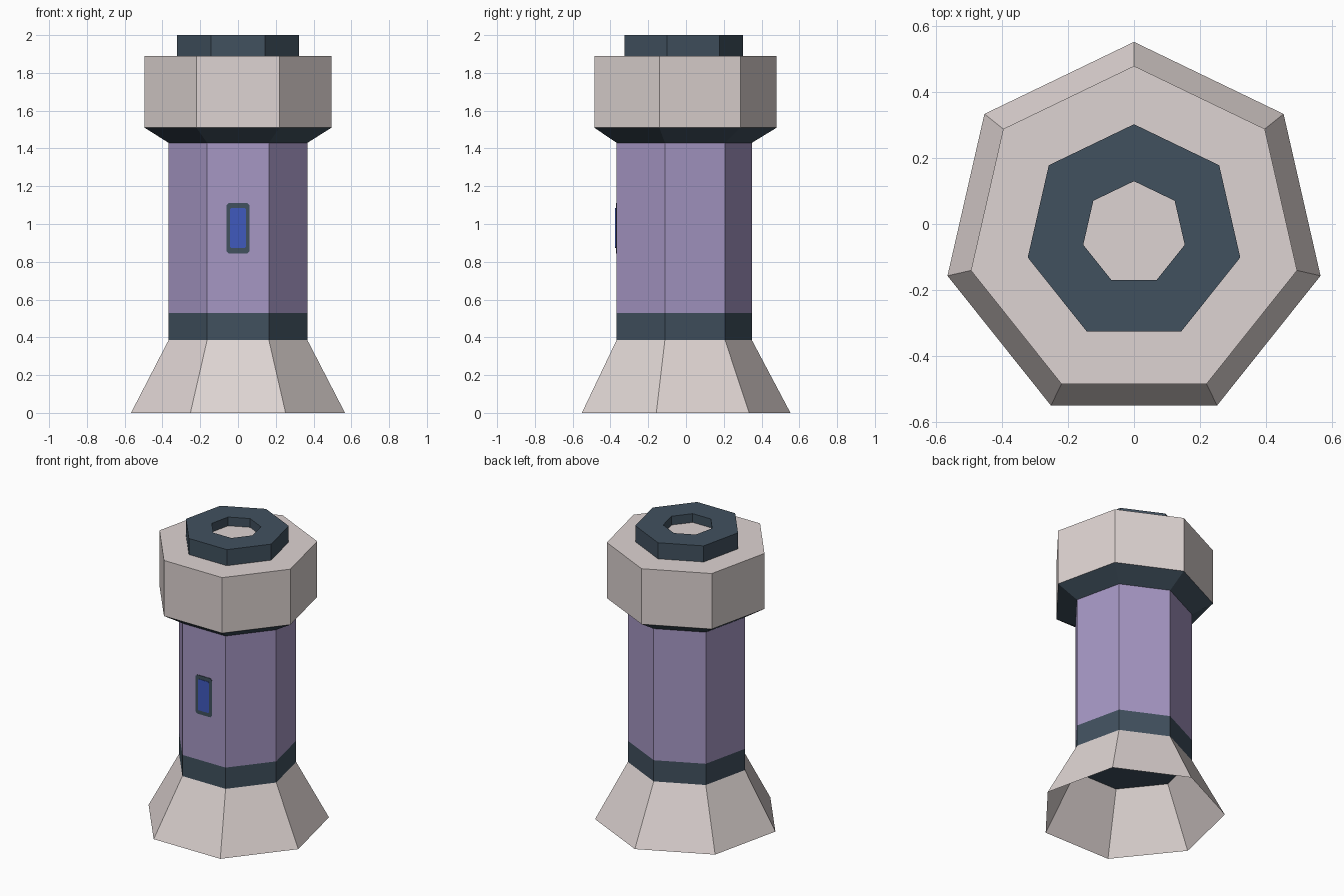
import bpy, math

if "Cube" in bpy.data.objects:
    bpy.data.objects.remove(bpy.data.objects["Cube"])

SIDES = 7
CENTRE_Y = -0.028   # heptagon centre, so the bounding box is centred on y = 0


def material(name, rgb):
    lin = [((c / 255 + 0.055) / 1.055) ** 2.4 for c in rgb]
    m = bpy.data.materials.new(name)
    m.diffuse_color = (*lin, 1)
    m.use_nodes = True
    m.node_tree.nodes["Principled BSDF"].inputs["Base Color"].default_value = m.diffuse_color
    return m


STONE = material("pale stone", (222, 212, 210))
SLATE = material("dark slate", (65, 81, 95))
PURPLE = material("purple wall", (166, 151, 196))
BLUE = material("blue glass", (64, 90, 190))


def add_object(name, verts, faces, mat):
    me = bpy.data.meshes.new(name)
    me.from_pydata(verts, [], faces)
    me.materials.append(mat)
    ob = bpy.data.objects.new(name, me)
    bpy.context.collection.objects.link(ob)
    return ob


def loft(name, profile, mat, cap_start=False, cap_end=False):
    """Seven-sided rings (radius, z), point towards +y, flat side to the front."""
    verts, faces = [], []
    for r, z in profile:
        for k in range(SIDES):
            a = math.pi / 2 + k * math.tau / SIDES
            verts.append((r * math.cos(a), CENTRE_Y + r * math.sin(a), z))
    for j in range(len(profile) - 1):
        for k in range(SIDES):
            n = (k + 1) % SIDES
            a, b = j * SIDES, (j + 1) * SIDES
            faces.append((a + k, a + n, b + n, b + k))
    if cap_start:
        faces.append(tuple(reversed(range(SIDES))))
    if cap_end:
        last = (len(profile) - 1) * SIDES
        faces.append(tuple(range(last, last + SIDES)))
    return add_object(name, verts, faces, mat)


def plate(name, hw, z0, z1, cut, back, front, mat):
    """Thin upright plate with clipped corners, facing -y."""
    outline = [(-hw + cut, z0), (hw - cut, z0), (hw, z0 + cut), (hw, z1 - cut),
               (hw - cut, z1), (-hw + cut, z1), (-hw, z1 - cut), (-hw, z0 + cut)]
    n = len(outline)
    verts = [(x, y, z) for y in (front, back) for x, z in outline]
    faces = [tuple(range(n))]
    faces += [(i, i + n, (i + 1) % n + n, (i + 1) % n) for i in range(n)]
    return add_object(name, verts, faces, mat)


# Tower from the ground up; the foot is hollow and open underneath
loft("flared_foot", [(0.581, 0), (0.377, 0.385)], STONE)
loft("lower_band", [(0.377, 0.385), (0.377, 0.53)], SLATE, cap_start=True)
loft("shaft", [(0.377, 0.53), (0.377, 1.43)], PURPLE)
loft("head_underside", [(0.377, 1.43), (0.508, 1.51)], SLATE)
loft("head", [(0.508, 1.51), (0.508, 1.89), (0.331, 1.89)], STONE)

# Ring on top with a shallow pale well
loft("top_ring", [(0.331, 1.89), (0.331, 2.0), (0.158, 2.0), (0.158, 1.94)], SLATE)
loft("well_floor", [(0.158, 1.94)], STONE, cap_end=True)

# Front window
wall_y = CENTRE_Y - 0.377 * math.cos(math.pi / SIDES)
plate("window_frame", 0.062, 0.845, 1.11, 0.012, wall_y, wall_y - 0.004, SLATE)
plate("window_glass", 0.042, 0.872, 1.085, 0.006, wall_y - 0.004, wall_y - 0.007, BLUE)
